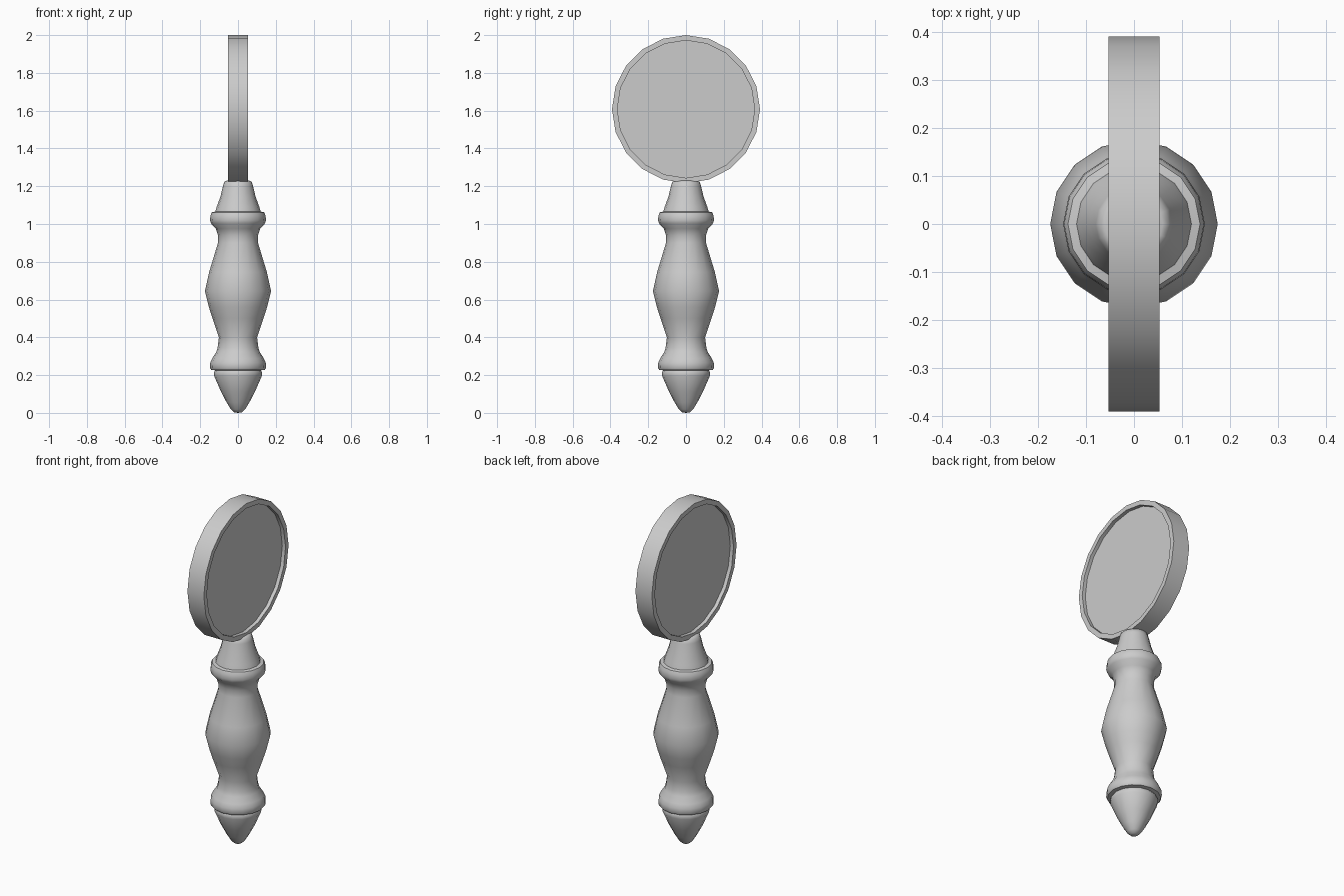
import bpy, bmesh, math

if "Cube" in bpy.data.objects:
    bpy.data.objects.remove(bpy.data.objects["Cube"])


def lathe(name, profile, sides, centre=(0, 0, 0), axis='Z', angle=40, closed=False):
    """Revolve (radius, height) points; radius 0 makes a pole."""
    bm = bmesh.new()
    rings = []
    for r, h in profile:
        ring = []
        for i in range(1 if r == 0 else sides):
            a = 2 * math.pi * i / sides
            u, v = r * math.cos(a), r * math.sin(a)
            p = (u, v, h) if axis == 'Z' else (h, u, v)
            ring.append(bm.verts.new([p[k] + centre[k] for k in range(3)]))
        rings.append(ring)
    pairs = list(zip(rings, rings[1:]))
    if closed:
        pairs.append((rings[-1], rings[0]))
    for a, b in pairs:
        for i in range(sides):
            j = (i + 1) % sides
            if len(a) == 1:
                bm.faces.new((a[0], b[j], b[i]))
            elif len(b) == 1:
                bm.faces.new((a[i], a[j], b[0]))
            else:
                bm.faces.new((a[i], a[j], b[j], b[i]))
    bmesh.ops.recalc_face_normals(bm, faces=bm.faces)
    mesh = bpy.data.meshes.new(name)
    bm.to_mesh(mesh)
    bm.free()
    obj = bpy.data.objects.new(name, mesh)
    bpy.context.collection.objects.link(obj)
    bpy.ops.object.select_all(action='DESELECT')
    obj.select_set(True)
    bpy.context.view_layer.objects.active = obj
    bpy.ops.object.shade_smooth_by_angle(angle=math.radians(angle))
    return obj


# Turned handle: pommel, lower collar, grip, upper collar and neck
lathe("handle", [
    (0, 0), (0.02, 0.003), (0.037, 0.018), (0.06, 0.055), (0.09, 0.112),
    (0.126, 0.195), (0.127, 0.215), (0.12, 0.225),
    (0.142, 0.228), (0.148, 0.238), (0.147, 0.265), (0.137, 0.288),
    (0.115, 0.322), (0.108, 0.345), (0.101, 0.4),
    (0.135, 0.5), (0.154, 0.56), (0.175, 0.645), (0.153, 0.745),
    (0.106, 0.9), (0.106, 0.94), (0.117, 0.975),
    (0.143, 1.003), (0.148, 1.02), (0.146, 1.045), (0.138, 1.062),
    (0.12, 1.066), (0.113, 1.09), (0.093, 1.145), (0.08, 1.2),
    (0.073, 1.223), (0.06, 1.23), (0, 1.23)], 16, angle=50)

# Round frame standing edge-on to the front
HEAD = (0, 0, 1.608)
lathe("lens_frame", [(0.392, -0.053), (0.392, 0.053),
                     (0.364, 0.053), (0.364, -0.053)],
      20, HEAD, 'X', angle=30, closed=True)

# Lens, recessed on both sides of the frame
lathe("lens", [(0, -0.032), (0.366, -0.032), (0.366, 0.032), (0, 0.032)],
      20, HEAD, 'X', angle=30)
